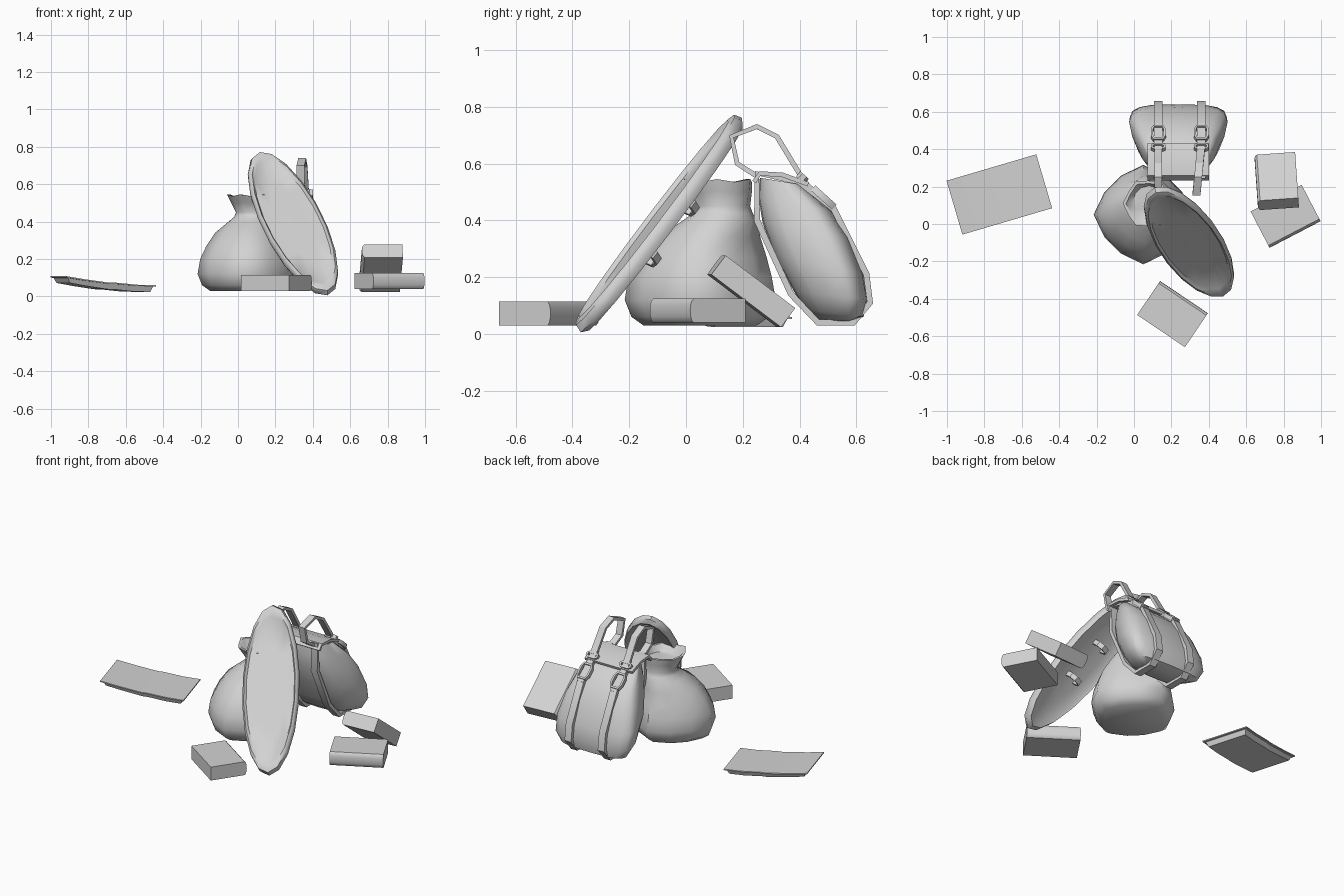
import bpy, bmesh, math
from mathutils import Vector as V, Euler

old = bpy.data.objects.get("Cube")
if old:
    bpy.data.objects.remove(old, do_unlink=True)

grey = bpy.data.materials.new("plain grey")
grey.use_nodes = True
grey.diffuse_color = (0.65, 0.65, 0.65, 1)
grey.node_tree.nodes["Principled BSDF"].inputs["Base Color"].default_value = (0.65, 0.65, 0.65, 1)


def loft(name, rings, closed=False, angle=50):
    """Skin a list of equal point rings, capping the ends unless closed."""
    bm = bmesh.new()
    loops = [[bm.verts.new(p) for p in ring] for ring in rings]
    n = len(loops[0])
    pairs = list(zip(loops, loops[1:]))
    if closed:
        pairs.append((loops[-1], loops[0]))
    else:
        bm.faces.new(loops[0][::-1])
        bm.faces.new(loops[-1])
    for a, b in pairs:
        for i in range(n):
            j = (i + 1) % n
            bm.faces.new((a[i], a[j], b[j], b[i]))
    bmesh.ops.recalc_face_normals(bm, faces=bm.faces)
    mesh = bpy.data.meshes.new(name)
    bm.to_mesh(mesh)
    bm.free()
    ob = bpy.data.objects.new(name, mesh)
    bpy.context.collection.objects.link(ob)
    mesh.materials.append(grey)
    bpy.ops.object.select_all(action='DESELECT')
    ob.select_set(True)
    bpy.context.view_layer.objects.active = ob
    bpy.ops.object.shade_smooth_by_angle(angle=math.radians(angle))
    return ob


def ribbon(name, path, side, width, thick, closed=False):
    """Flat band along a path, its width lying along the side vector."""
    path, side = [V(p) for p in path], V(side).normalized()
    rings, n = [], len(path)
    for i, p in enumerate(path):
        before = path[i - 1] if closed or i else p
        after = path[(i + 1) % n] if closed or i < n - 1 else p
        out = (after - before).normalized().cross(side) * thick / 2
        s = side * width / 2
        rings.append([p + s + out, p - s + out, p - s - out, p + s - out])
    return loft(name, rings, closed, 30)


def circle(n):
    return [(math.cos(math.tau * i / n), math.sin(math.tau * i / n)) for i in range(n)]


# Sack: slightly squared body whose centre drifts back towards the neck
def sack_ring(x, y, z, r, square=.13, wave=0):
    ring = []
    for i, (c, s) in enumerate(circle(12)):
        k = r * (1 - square * (2 * c * s) ** 2) * (1 + wave * (-1) ** i)
        ring.append(V((x + c * k, y + s * k, z + wave * .1 * (-1) ** i)))
    return ring


loft("sack", [sack_ring(*a) for a in (
    (.05, .05, .03, .2), (.05, .05, .06, .242), (.05, .05, .12, .266), (.05, .05, .2, .252),
    (.055, .06, .27, .224), (.06, .08, .34, .182), (.08, .12, .4, .13, 0), (.085, .13, .425, .105, 0),
    (.085, .13, .45, .096, 0), (.08, .12, .5, .115, 0, .03), (.075, .11, .54, .128, 0, .05),
    (.075, .11, .54, .112, 0, .05), (.08, .12, .5, .085, 0))])

# Shield: oval dish with a raised rim, leaning back
centre = V((.295, -.095, .39))
long_axis = V((-.37, .57, .76)).normalized()
across = V((.13, -.77, .64)).cross(long_axis).normalized()
facing = long_axis.cross(across)


def shield_ring(scale, off):
    return [centre + long_axis * c * scale * .507 + across * s * scale * .17 + facing * off
            for c, s in circle(18)]


loft("shield", [shield_ring(*a) for a in (
    (.05, -.008), (.5, -.012), (.86, -.02), (.95, -.03), (1, -.01), (.98, .018),
    (.92, .026), (.86, .01), (.5, .008), (.05, .01))])
for k, at in (("upper", .12), ("lower", -.12)):
    base = centre + long_axis * at
    arch = [base + across * a - facing * d for a, d in
            ((-.04, .01), (-.04, .05), (-.02, .075), (.02, .075), (.04, .05), (.04, .01))]
    ribbon("shield_handle_" + k, arch, long_axis, .03, .012)

# Backpack body: lofted from inner and outer points of its side outline
MID = .237
stations = ((.47, .048, .585, .045, .17), (.42, .085, .625, .06, .235), (.38, .15, .64, .12, .275),
            (.31, .28, .625, .21, .28), (.27, .39, .575, .34, .25), (.255, .48, .515, .43, .215),
            (.26, .55, .41, .525, .17))


def pack_ring(y1, z1, y2, z2, half):
    """Boxy towards the outer side, narrowing towards the inner side."""
    ring = []
    for c, s in circle(20):
        c, s = (math.copysign(abs(v) ** .6, v) for v in (c, s))
        t = (1 + s) / 2
        ring.append(V((MID + c * half * (.7 + .36 * t), y1 + (y2 - y1) * t, z1 + (z2 - z1) * t)))
    return ring


loft("backpack_body", [pack_ring(*s) for s in stations])
ribbon("backpack_flap", [(MID, y, z) for y, z in
       ((.24, .535), (.26, .565), (.34, .56), (.43, .527))], (1, 0, 0), .33, .016)

# Straps, shoulder loops and buckles, one set on each side
outline = ((.25, .565), (.4, .535), (.52, .44), (.635, .21), (.648, .11), (.59, .04),
           (.465, .04), (.37, .14), (.25, .4))
loop = ((.25, .555), (.18, .6), (.16, .695), (.25, .73), (.32, .695), (.42, .53), (.53, .43))
down = V((0, .74, -.67)).normalized()
up = V((0, .67, .74)).normalized()
right = V((1, 0, 0))
for k, x in (("right", .13), ("left", .36)):
    ribbon("strap_" + k, [(x, y, z) for y, z in outline], right, .045, .022, True)
    lean = -.1 if k == "left" else 0
    ribbon("shoulder_loop_" + k, [(x + lean * (.42 - min(y, .42)), y, z) for y, z in loop],
           right, .042, .018)
    for part, y, z, size in (("buckle", .485, .48, .045), ("keeper", .41, .55, .014)):
        c = V((x, y, z))
        frame = [c + right * a * .034 + down * b * size for a, b in
                 ((-.7, -1), (.7, -1), (1, -.5), (1, .5), (.7, 1), (-.7, 1), (-1, .5), (-1, -.5))]
        ribbon(part + "_" + k, frame, up, .024, .012, True)

# Closed books: block with one rounded spine along local +y
book_section = [(-.115, -.042), (-.115, .042), (.09, .042)] + [
    (.09 + .014 * math.cos(math.radians(a)), .042 * math.sin(math.radians(a)))
    for a in (55, 28, 0, -28, -55)] + [(.09, -.042)]
for name, place, turn in (("front_book", (.209, -.477, .072), (0, 0, -34)),
                          ("side_book", (.813, .036, .082), (0, 0, 207.5)),
                          ("leaning_book", (.757, .229, .15), (0, 37, 94))):
    book = loft(name, [[V((x, y, z)) for y, z in book_section] for x in (-.154, .154)], False, 40)
    book.location = place
    book.rotation_euler = Euler([math.radians(a) for a in turn])

# Open book: thin sagging page sheet over a smaller tapered block
sag = ((-.25, .108), (-.15, .092), (-.03, .076), (0, .073), (.03, .073), (.15, .062), (.25, .06))


def slab(name, top_in, low_in, top_drop, low_drop):
    rings = []
    for u, z in sag:
        a, b = (u * (1 - i / .25) for i in (top_in, low_in))
        rings.append([V((a, -.15 + top_in, z - top_drop)), V((a, .15 - top_in, z - top_drop)),
                      V((b, .15 - low_in, z - low_drop)), V((b, -.15 + low_in, z - low_drop))])
    ob = loft(name, rings, False, 30)
    ob.location = (-.72, .158, 0)
    ob.rotation_euler.z = math.radians(16.4)


slab("open_book_pages", 0, 0, 0, .007)
slab("open_book_block", .012, .025, .005, .036)
